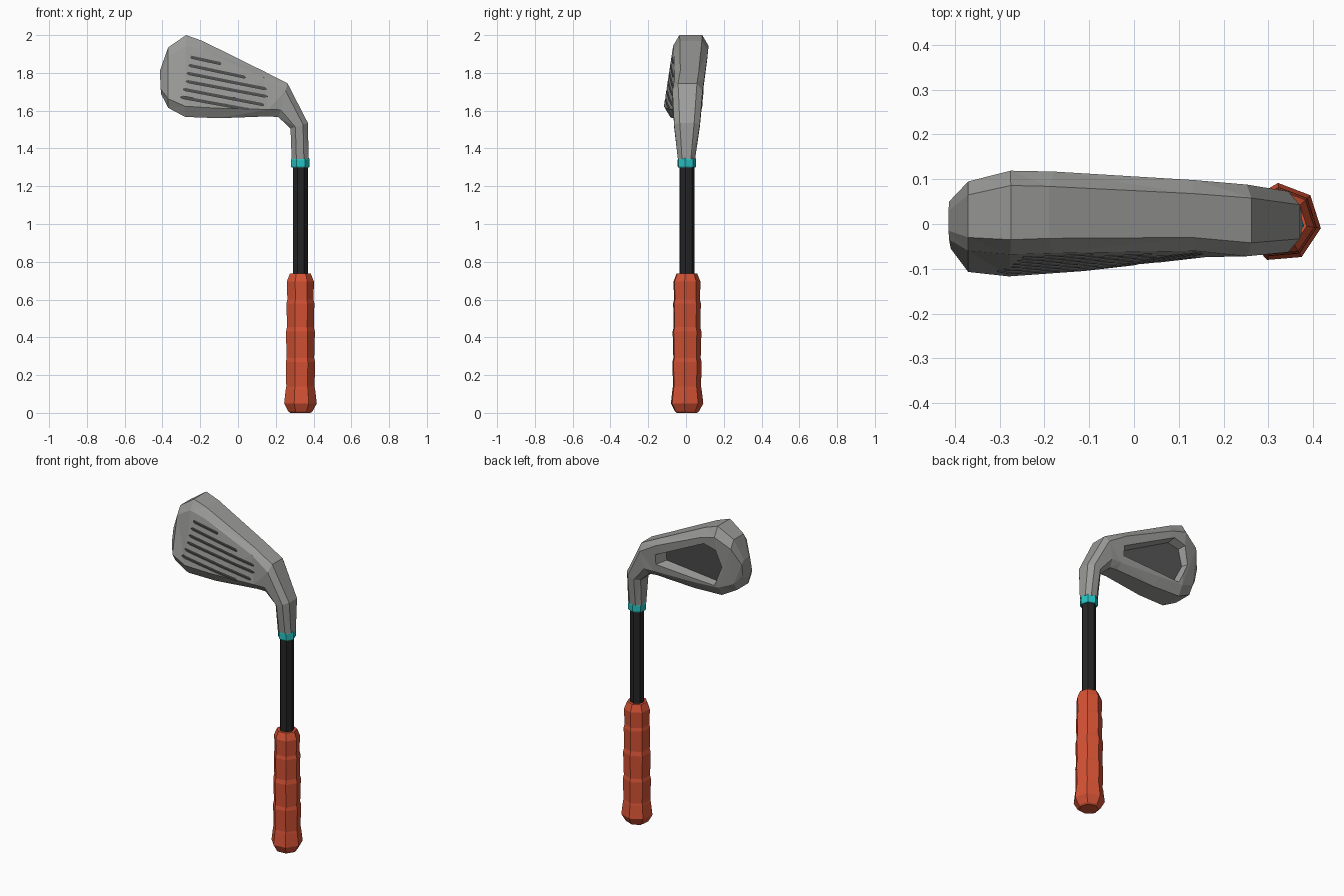
import bpy, bmesh, math
from mathutils import Vector
from mathutils.bvhtree import BVHTree

if "Cube" in bpy.data.objects:
    bpy.data.objects.remove(bpy.data.objects["Cube"])


def mat(name, rgb):
    m = bpy.data.materials.new(name)
    m.diffuse_color = (*rgb, 1)
    m.use_nodes = True
    m.node_tree.nodes["Principled BSDF"].inputs["Base Color"].default_value = m.diffuse_color
    return m


STEEL = mat("steel grey", (0.33, 0.33, 0.32))
DARK = mat("dark grey", (0.085, 0.085, 0.085))
RUBBER = mat("orange red", (0.66, 0.085, 0.035))
BLACK = mat("black", (0.018, 0.018, 0.018))
TEAL = mat("teal", (0.02, 0.55, 0.55))
CX, CY, SIDES = 0.329, 0.003, 7


def finish(name, bm, mats):
    bmesh.ops.recalc_face_normals(bm, faces=bm.faces)
    me = bpy.data.meshes.new(name)
    bm.to_mesh(me)
    for m in mats:
        me.materials.append(m)
    ob = bpy.data.objects.new(name, me)
    bpy.context.collection.objects.link(ob)
    return ob


def loft(bm, rings):
    # skin a list of equal-length point rings and cap both ends
    vs = [[bm.verts.new(p) for p in r] for r in rings]
    n = len(vs[0])
    for a, b in zip(vs, vs[1:]):
        for i in range(n):
            bm.faces.new((a[i], a[(i + 1) % n], b[(i + 1) % n], b[i]))
    bm.faces.new(vs[0])
    bm.faces.new(vs[-1])


def turned(name, profile, m):
    bm = bmesh.new()
    angs = [math.radians(-8) + math.tau * i / SIDES for i in range(SIDES)]
    loft(bm, [[(CX + r * math.cos(a), CY + r * math.sin(a), z) for a in angs]
              for r, z in profile])
    return finish(name, bm, [m])


# grip, shaft and collar
turned("grip", [(0.055, 0), (0.065, 0.007), (0.089, 0.05), (0.080, 0.125),
                (0.077, 0.14), (0.080, 0.27), (0.075, 0.29), (0.079, 0.43),
                (0.073, 0.455), (0.076, 0.58), (0.071, 0.60), (0.074, 0.695),
                (0.057, 0.737)], RUBBER)
turned("shaft", [(0.041, 0.70), (0.041, 1.31)], BLACK)
turned("collar", [(0.046, 1.298), (0.051, 1.305), (0.051, 1.34), (0.047, 1.35)], TEAL)

# head: sections from toe to neck
# lower x,z | upper x,z | front y low, high | back y low, high | chamfer share, chamfer y
SECTIONS = [
    (-0.408, 1.69, -0.414, 1.81, -0.055, -0.035, 0.035, 0.05, 0.20, 0.02),
    (-0.370, 1.615, -0.370, 1.935, -0.107, -0.06, 0.065, 0.095, 0.15, 0.03),
    (-0.280, 1.567, -0.275, 2.000, -0.117, -0.068, 0.085, 0.119, 0.13, 0.033),
    (-0.100, 1.560, -0.190, 1.970, -0.105, -0.065, 0.085, 0.117, 0.13, 0.033),
    (0.165, 1.570, 0.130, 1.812, -0.074, -0.06, 0.080, 0.098, 0.15, 0.03),
    (0.215, 1.565, 0.262, 1.745, -0.068, -0.072, 0.082, 0.088, 0.22, 0.03),
    (0.278, 1.505, 0.370, 1.535, -0.063, -0.063, 0.073, 0.073, 0.28, 0.03),
    (0.284, 1.343, 0.374, 1.343, -0.043, -0.043, 0.048, 0.048, 0.28, 0.022),
]


def section(bx, bz, tx, tz, fl, fh, bl, bh, c, k):
    ring = [(c, fl), (1 - c, fh), (1, fh + k), (1, bh - k),
            (1 - c, bh), (c, bl), (0, bl - k), (0, fl + k)]
    return [(bx + (tx - bx) * t, y, bz + (tz - bz) * t) for t, y in ring]


bm = bmesh.new()
loft(bm, [section(*s) for s in SECTIONS])
bmesh.ops.recalc_face_normals(bm, faces=bm.faces)
bmesh.ops.triangulate(bm, faces=bm.faces)
tree = BVHTree.FromBMesh(bm)
head = finish("iron_head", bm, [STEEL, DARK])


def front_y(x, z):
    hit = tree.ray_cast(Vector((x, -1, z)), Vector((0, 1, 0)))[0]
    return hit.y if hit else -0.08


def cut(cutter):
    cutter.hide_render = True
    cutter.hide_set(True)
    mod = head.modifiers.new(cutter.name, 'BOOLEAN')
    mod.operation = 'DIFFERENCE'
    mod.solver = 'EXACT'
    mod.object = cutter


# back cavity with dark floor and sloping walls
CAVITY = [(0.14, 1.655), (0.14, 1.715), (-0.20, 1.885), (-0.28, 1.865),
          (-0.315, 1.76), (-0.255, 1.628)]
mx = sum(p[0] for p in CAVITY) / len(CAVITY)
mz = sum(p[1] for p in CAVITY) / len(CAVITY)


def cavity_ring(scale, off):
    pts = [(mx + (x - mx) * scale, mz + (z - mz) * scale) for x, z in CAVITY]
    return [(x, 0.045 + off + (z - 1.75) * 0.1 - 0.06 * (x + 0.1), z) for x, z in pts]


bm = bmesh.new()
loft(bm, [cavity_ring(0.9, 0), cavity_ring(1.1, 0.11)])
bm.faces.ensure_lookup_table()
bm.faces[-2].material_index = 1
cut(finish("cavity_cutter", bm, [STEEL, DARK]))

# face grooves: left x,z and right x,z
GROOVES = [(-0.25, 1.885, -0.09, 1.85), (-0.26, 1.842, 0.04, 1.778),
           (-0.27, 1.80, 0.152, 1.716), (-0.275, 1.757, 0.155, 1.676),
           (-0.29, 1.715, 0.138, 1.632), (-0.305, 1.673, 0.055, 1.607)]
bm = bmesh.new()
for x0, z0, x1, z1 in GROOVES:
    rings = []
    for t in (0, 0.03, 0.25, 0.5, 0.75, 0.97, 1):
        x, z = x0 + (x1 - x0) * t, z0 + (z1 - z0) * t
        h = 0.003 if t in (0, 1) else 0.007
        y = front_y(x, z)
        rings.append([(x, y - 0.03, z - h), (x, y - 0.03, z + h),
                      (x, y + 0.008, z + h), (x, y + 0.008, z - h)])
    loft(bm, rings)
for f in bm.faces:
    f.material_index = 1
cut(finish("groove_cutter", bm, [STEEL, DARK]))
